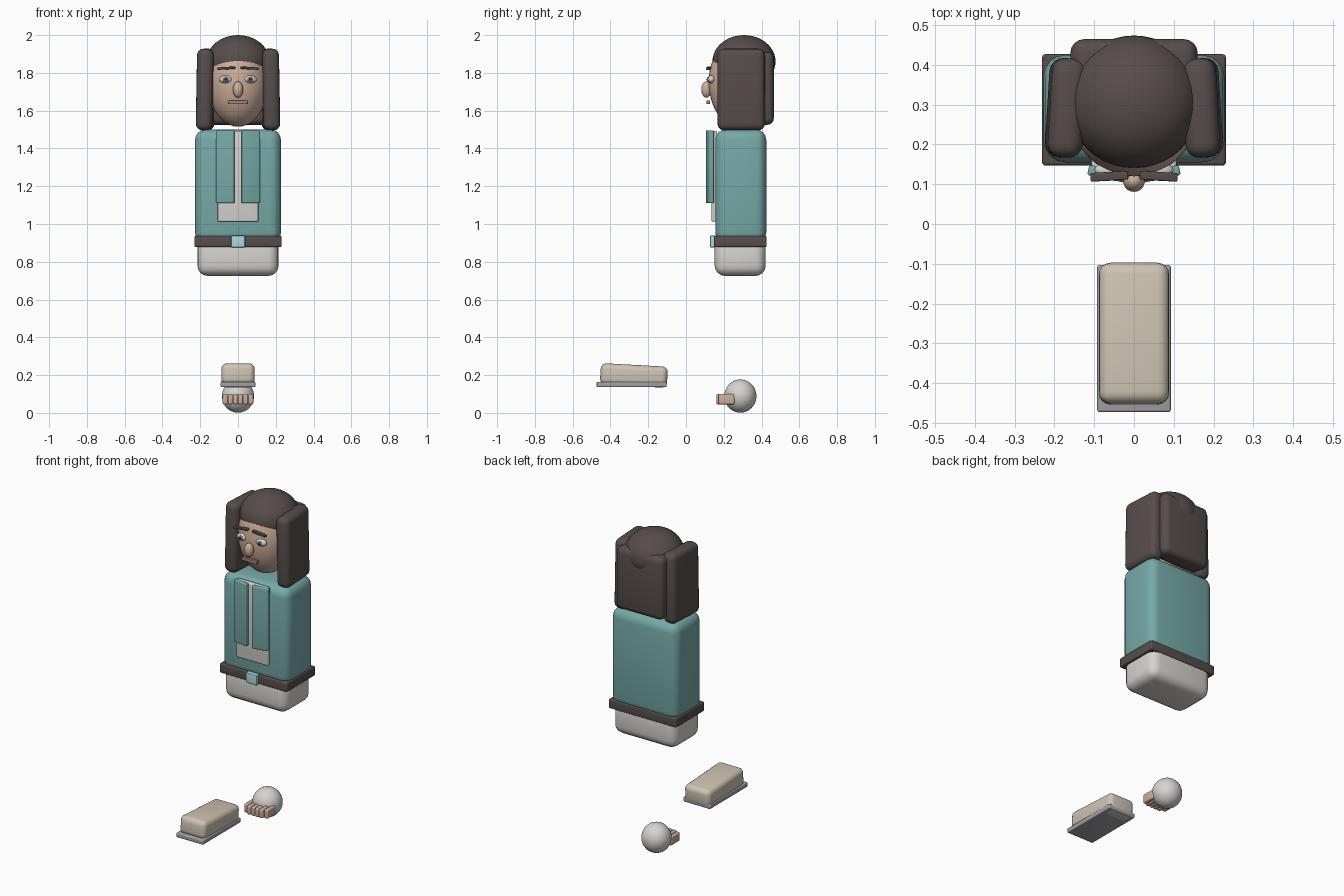
import bpy, math

if "Cube" in bpy.data.objects:
    bpy.data.objects.remove(bpy.data.objects["Cube"])

def mat(name, r, g, b):
    m = bpy.data.materials.new(name)
    m.diffuse_color = (r, g, b, 1)
    m.use_nodes = True
    m.node_tree.nodes["Principled BSDF"].inputs["Base Color"].default_value = m.diffuse_color
    return m

TEAL = mat("teal", .18, .40, .39)
BUCKLE = mat("pale_teal", .40, .72, .70)
BROWN = mat("dark_brown", .095, .075, .07)
SKIN = mat("skin", .62, .43, .33)
LIP = mat("lip", .38, .22, .18)
WHITE = mat("off_white", .68, .66, .63)
BEIGE = mat("beige", .62, .55, .45)
SOLE = mat("sole_grey", .36, .36, .38)
IRIS = mat("iris", .16, .19, .22)
BLACK = mat("black", .02, .02, .02)

def finish(o, name, m):
    o.name = name
    o.data.materials.append(m)
    bpy.ops.object.shade_smooth_by_angle(angle=math.radians(40))
    return o

def box(name, m, c, size, bevel=.006, rot=(0, 0, 0)):
    bpy.ops.mesh.primitive_cube_add(size=1)
    o = bpy.context.object
    o.scale = size
    bpy.ops.object.transform_apply(location=False, rotation=False, scale=True)
    b = o.modifiers.new("round", "BEVEL")
    b.width, b.segments = bevel, 4
    bpy.ops.object.modifier_apply(modifier="round")
    o.location, o.rotation_euler = c, rot
    return finish(o, name, m)

def ball(name, m, c, r):
    bpy.ops.mesh.primitive_uv_sphere_add(segments=40, ring_count=24, radius=1, location=c)
    o = bpy.context.object
    o.scale = r
    bpy.ops.object.transform_apply(location=False, rotation=False, scale=True)
    return finish(o, name, m)

# Body
box("torso", TEAL, (0, .29, 1.2), (.455, .27, .60), .055)
box("pelvis", WHITE, (0, .287, .83), (.43, .27, .21), .055)
box("belt", BROWN, (0, .287, .907), (.462, .28, .058), .008)
box("belt_buckle", BUCKLE, (0, .143, .907), (.074, .03, .062), .004)
box("shirt_front", WHITE, (0, .15, 1.252), (.215, .03, .48), .008)

# Head
ball("face", SKIN, (0, .28, 1.75), (.16, .16, .235))
ball("nose", SKIN, (0, .108, 1.712), (.027, .027, .043))
box("mouth", LIP, (0, .118, 1.644), (.105, .02, .02), .004)

# Hair
ball("hair_cap", BROWN, (0, .307, 1.86), (.168, .167, .14))
box("hair_back", BROWN, (0, .405, 1.718), (.32, .12, .386), .035)

# Mirrored parts
for s, side in ((-1, "left"), (1, "right")):
    box("lapel_" + side, TEAL, (s * .067, .126, 1.303), (.098, .026, .385), .006, (0, 0, s * .2))
    box("hair_side_" + side, BROWN, (s * .171, .292, 1.712), (.088, .25, .432), .035,
        (0, -s * .018, s * .06))
    box("eyebrow_" + side, BROWN, (s * .062, .12, 1.825), (.095, .022, .013), .004,
        (0, s * .06, -s * .06))
    ball("eye_" + side, WHITE, (s * .065, .135, 1.766), (.034, .02, .021))
    ball("iris_" + side, IRIS, (s * .065, .119, 1.766), (.015, .008, .015))
    ball("pupil_" + side, BLACK, (s * .065, .113, 1.766), (.007, .005, .007))

# Hand with row of fingers
ball("cuff", WHITE, (0, .288, .089), (.085, .085, .088))
for i in range(6):
    x = -.068 + i * .0272
    box("finger_%d" % (i + 1), SKIN, (x, .203 + .012 * (abs(x) > .06), .073), (.026, .085, .056), .009)

# Shoe
box("shoe_sole", SOLE, (0, -.288, .15), (.185, .37, .028), .006)
box("shoe_upper", BEIGE, (0, -.276, .198), (.177, .355, .112), .03, (-.055, 0, 0))
